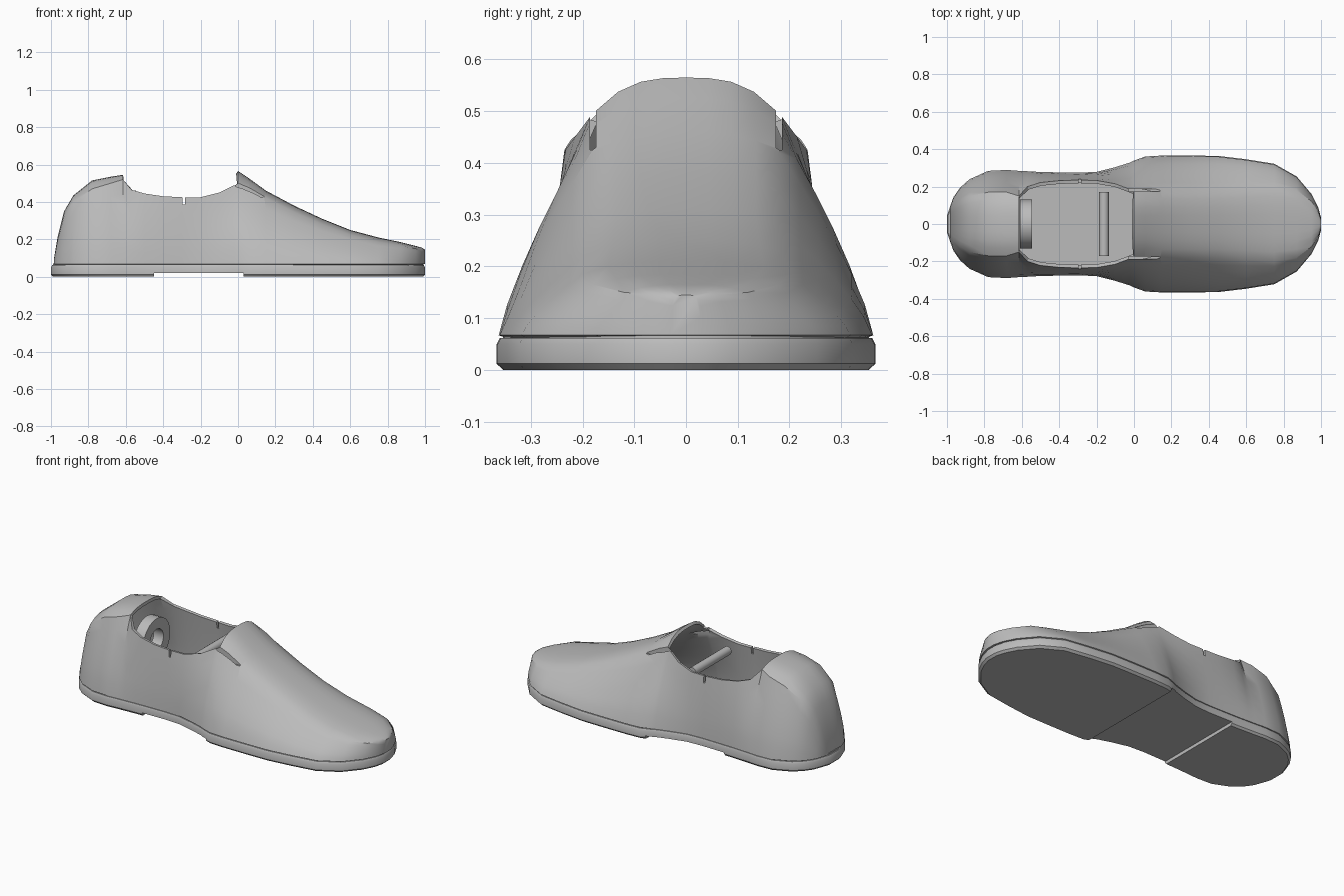
import bpy, bmesh, math

cube = bpy.data.objects.get("Cube")
if cube:
    bpy.data.objects.remove(cube)

grey = bpy.data.materials.new("plain_grey")
grey.use_nodes = True
grey.diffuse_color = (0.5, 0.5, 0.5, 1)
grey.node_tree.nodes["Principled BSDF"].inputs["Base Color"].default_value = (0.5, 0.5, 0.5, 1)


def skin(name, rings, wrap_u=True, wrap_v=False, caps=True, keep=None):
    """Join equal rings of points with quads; keep(i, j) may reject a quad."""
    bm = bmesh.new()
    grid = [[bm.verts.new(p) for p in ring] for ring in rings]
    rows, cols = len(grid), len(grid[0])
    for i in range(rows if wrap_v else rows - 1):
        for j in range(cols if wrap_u else cols - 1):
            if keep is None or keep(i, j):
                k, m = (i + 1) % rows, (j + 1) % cols
                bm.faces.new((grid[i][j], grid[i][m], grid[k][m], grid[k][j]))
    if caps:
        bm.faces.new(grid[0])
        bm.faces.new(grid[-1])
    bmesh.ops.delete(bm, geom=[v for v in bm.verts if not v.link_faces], context='VERTS')
    bmesh.ops.recalc_face_normals(bm, faces=bm.faces)
    mesh = bpy.data.meshes.new(name)
    bm.to_mesh(mesh)
    bm.free()
    obj = bpy.data.objects.new(name, mesh)
    bpy.context.collection.objects.link(obj)
    mesh.materials.append(grey)
    return obj


def activate(obj):
    bpy.ops.object.select_all(action='DESELECT')
    obj.select_set(True)
    bpy.context.view_layer.objects.active = obj


def smooth(obj, degrees=32):
    activate(obj)
    bpy.ops.object.shade_smooth_by_angle(angle=math.radians(degrees))


def cut(obj, centre, size):
    """Remove a box from an object."""
    x, y, z = centre
    a, b, c = (s / 2 for s in size)
    corners = ((-a, -b), (a, -b), (a, b), (-a, b))
    box = skin("cutter", [[(x + u, y + v, z + h) for u, v in corners] for h in (-c, c)])
    mod = obj.modifiers.new("cut", 'BOOLEAN')
    mod.operation, mod.solver, mod.object = 'DIFFERENCE', 'EXACT', box
    activate(obj)
    bpy.ops.object.modifier_apply(modifier=mod.name)
    bpy.data.objects.remove(box)


# Stations heel to toe: x, base half width, collar half width, collar height, crown height
stations = [
    (-.985, .085, .06, .085, .09), (-.965, .14, .09, .19, .21),
    (-.93, .19, .12, .32, .35), (-.88, .235, .15, .40, .435),
    (-.78, .28, .17, .47, .515), (-.68, .285, .17, .50, .535),
    (-.615, .28, .15, .52, .545), (-.57, .278, .2, .465, 0),
    (-.5, .274, .222, .445, 0), (-.4, .272, .232, .43, 0),
    (-.3, .27, .235, .425, 0), (-.2, .275, .233, .425, 0),
    (-.1, .3, .215, .45, 0), (-.02, .325, .185, .49, 0),
    (0, .335, .175, .50, .565), (.06, .357, .175, .475, .525),
    (.15, .362, .18, .42, .46), (.3, .362, .18, .345, .38),
    (.45, .36, .18, .28, .31), (.6, .342, .19, .225, .25),
    (.75, .318, .2, .185, .21), (.87, .25, .18, .165, .185),
    (.95, .155, .12, .15, .165), (.985, .085, .065, .145, .155),
    (1, .03, .025, .135, .145)]
BASE, SIDE, CROWN = .067, 6, 4


def section(x, w, c, zc, top):
    """Arch across the shoe: side wall, crown, mirrored side wall."""
    half = []
    for k in range(SIDE + 1):
        g = k / SIDE
        half.append((c + (w - c) * (1 - g ** 1.35), BASE + (zc - BASE) * g))
    for k in range(1, CROWN + 1):
        y = c * (1 - k / CROWN)
        half.append((y, zc + (max(top, zc) - zc) * (1 - (y / c) ** 3)))
    return [(x, y, z) for y, z in half] + [(x, -y, z) for y, z in half[-2::-1]]


def covered(i, j):
    crown = SIDE <= j < SIDE + 2 * CROWN
    return not crown or (stations[i][4] and stations[i + 1][4])


# Upper: thin shell with a foot opening, tongue slits and collar notches
upper = skin("upper", [section(*s) for s in stations], wrap_u=False, keep=covered)
shell = upper.modifiers.new("thickness", 'SOLIDIFY')
shell.thickness, shell.offset = .018, -1
activate(upper)
bpy.ops.object.modifier_apply(modifier=shell.name)
for side in (-1, 1):
    cut(upper, (.055, side * .18, .47), (.17, .012, .09))
    cut(upper, (-.29, side * .25, .42), (.012, .1, .07))
smooth(upper)

# Sole layers share one foot outline
edge = [(-1, .045)] + [(s[0], s[1] + .004) for s in stations]
outline = edge + [(x, -w) for x, w in reversed(edge)]


def layer(name, levels):
    rings = []
    for z, inset in levels:
        rings.append([(x * (1 - inset), y * (1 - inset * 2.8), z) for x, y in outline])
    return skin(name, rings)


sole = layer("sole", [(0, .012), (.012, 0), (.05, 0), (.062, .006)])
cut(sole, (-.21, 0, 0), (.48, 1, .04))
smooth(sole)
smooth(layer("welt", [(.055, .012), (.07, .012)]))
smooth(layer("insole", [(.06, .035), (.1, .035)]))


def circle(radius, place, count=24):
    turn = 2 * math.pi / count
    return [place(radius * math.cos(k * turn), radius * math.sin(k * turn)) for k in range(count)]


# Ring standing inside the heel
rings = []
for radius, x in ((.13, -.61), (.13, -.545), (.065, -.545), (.065, -.61)):
    rings.append(circle(radius, lambda u, v: (x, u, .33 + v)))
smooth(skin("heel_ring", rings, wrap_v=True, caps=False))

# Cross bar under the tongue
bar = [circle(.026, lambda u, v: (-.16 + u, y, .39 + v), 16) for y in (-.17, .17)]
smooth(skin("cross_bar", bar))
